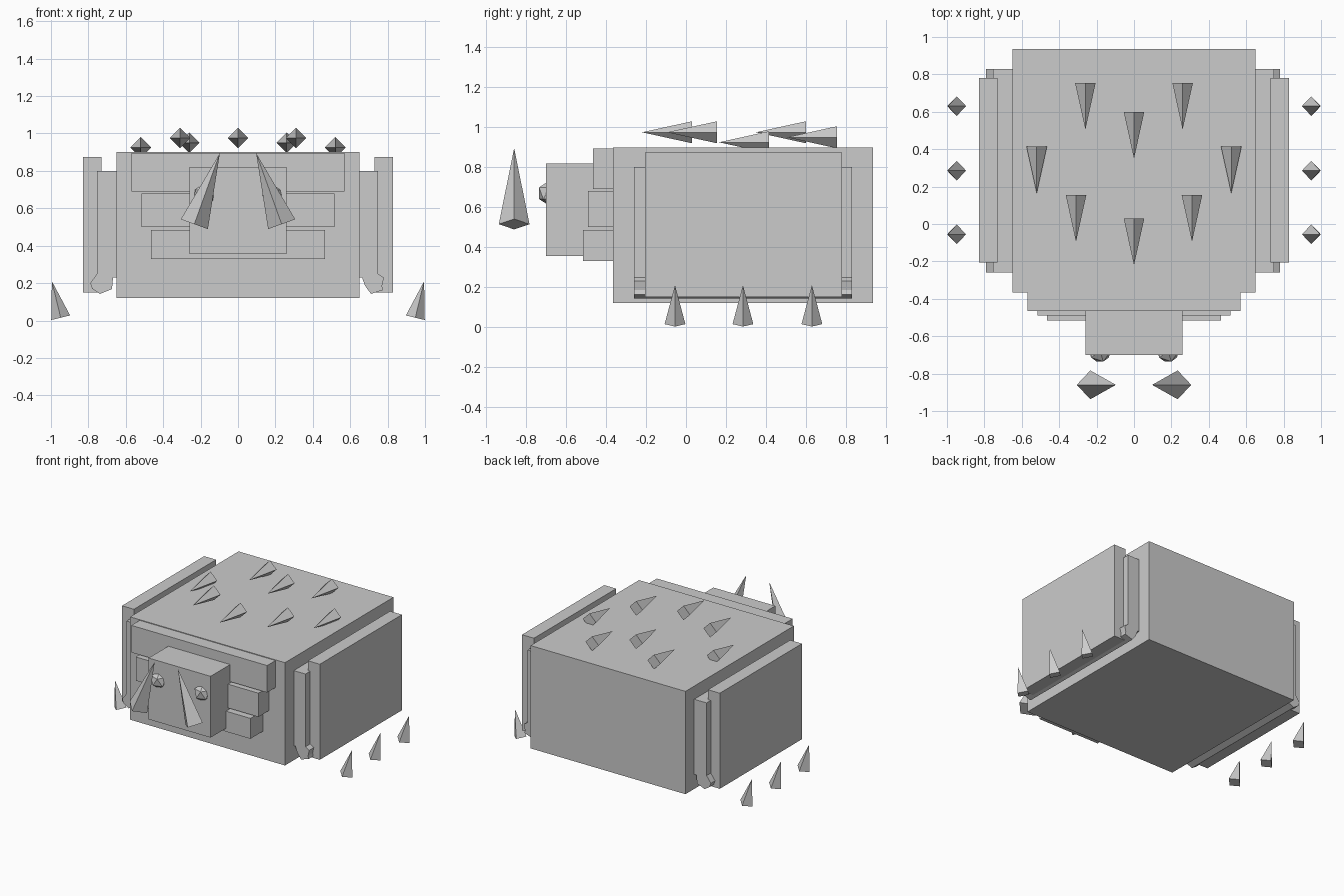
import bpy
from mathutils import Vector

if "Cube" in bpy.data.objects:
    bpy.data.objects.remove(bpy.data.objects["Cube"])


def box(name, x, y, z):
    """Axis-aligned box from (min, max) pairs."""
    bpy.ops.mesh.primitive_cube_add(size=1, location=[(a + b) / 2 for a, b in (x, y, z)])
    ob = bpy.context.object
    ob.name = name
    ob.scale = [b - a for a, b in (x, y, z)]
    bpy.ops.object.transform_apply(location=False, rotation=False, scale=True)
    return ob


def spike(name, base, tip, radius):
    """Four-sided pyramid between base centre and tip, with one base corner in each axis direction."""
    base, tip = Vector(base), Vector(tip)
    d = (tip - base).normalized()
    side = Vector((0, 1, 0)) if abs(d.y) < 0.5 else Vector((1, 0, 0))
    u, v = side * radius, d.cross(side) * radius
    me = bpy.data.meshes.new(name)
    me.from_pydata([base + u, base + v, base - u, base - v, tip], [],
                   [(3, 2, 1, 0), (0, 1, 4), (1, 2, 4), (2, 3, 4), (3, 0, 4)])
    ob = bpy.data.objects.new(name, me)
    bpy.context.collection.objects.link(ob)
    return ob


def extrude_y(name, profile, y0, y1):
    """Extrude a counter-clockwise (x, z) profile along y."""
    n = len(profile)
    verts = [(x, y, z) for y in (y0, y1) for x, z in profile]
    faces = [tuple(range(n)), tuple(range(2 * n - 1, n - 1, -1))]
    faces += [(i, i + n, (i + 1) % n + n, (i + 1) % n) for i in range(n)]
    me = bpy.data.meshes.new(name)
    me.from_pydata(verts, [], faces)
    ob = bpy.data.objects.new(name, me)
    bpy.context.collection.objects.link(ob)
    return ob


# body, stepped neck blocks and snout
box("body", (-0.65, 0.65), (-0.365, 0.935), (0.12, 0.90))
box("brow_block", (-0.57, 0.57), (-0.465, -0.30), (0.69, 0.895))
box("cheek_block", (-0.515, 0.515), (-0.49, -0.30), (0.50, 0.68))
box("jaw_block", (-0.465, 0.465), (-0.515, -0.30), (0.33, 0.485))
box("head", (-0.26, 0.26), (-0.70, -0.32), (0.355, 0.82))

# inner side panels, each with a knobbly lower lip
right_lip = [(0.64, 0.23), (0.663, 0.23), (0.68, 0.185), (0.711, 0.142), (0.775, 0.163),
             (0.77, 0.185), (0.78, 0.23), (0.749, 0.249), (0.749, 0.80), (0.64, 0.80)]
left_lip = [(-0.64, 0.80), (-0.754, 0.80), (-0.754, 0.249), (-0.79, 0.20), (-0.78, 0.17),
            (-0.738, 0.142), (-0.674, 0.168), (-0.668, 0.23), (-0.64, 0.23)]
extrude_y("inner_panel_right", right_lip, -0.26, 0.83)
extrude_y("inner_panel_left", left_lip, -0.26, 0.83)

# mirrored side parts
for s, tag in ((1, "right"), (-1, "left")):
    xs = sorted((s * 0.73, s * 0.83))
    box("outer_panel_" + tag, xs, (-0.205, 0.78), (0.15, 0.875))
    spike("tusk_" + tag, (s * 0.2335, -0.86, 0.515), (s * 0.097, -0.86, 0.895), 0.077)
    bpy.ops.mesh.primitive_ico_sphere_add(subdivisions=1, radius=0.065,
                                          location=(s * 0.182, -0.68, 0.67))
    bpy.context.object.name = "eye_" + tag
    for y in (-0.055, 0.285, 0.63):
        spike("claw_" + tag, (s * 0.948, y, 0.015), (s * 0.995, y, 0.21), 0.052)

# back spikes: x, base y, z
for x, y, z in ((0, 0.03, 0.975), (0, 0.60, 0.975), (0.31, 0.155, 0.975),
                (0.52, 0.415, 0.925), (0.26, 0.755, 0.95)):
    for s in ((1, -1) if x else (1,)):
        spike("back_spike", (s * x, y, z), (s * x, y - 0.25, z), 0.055)
